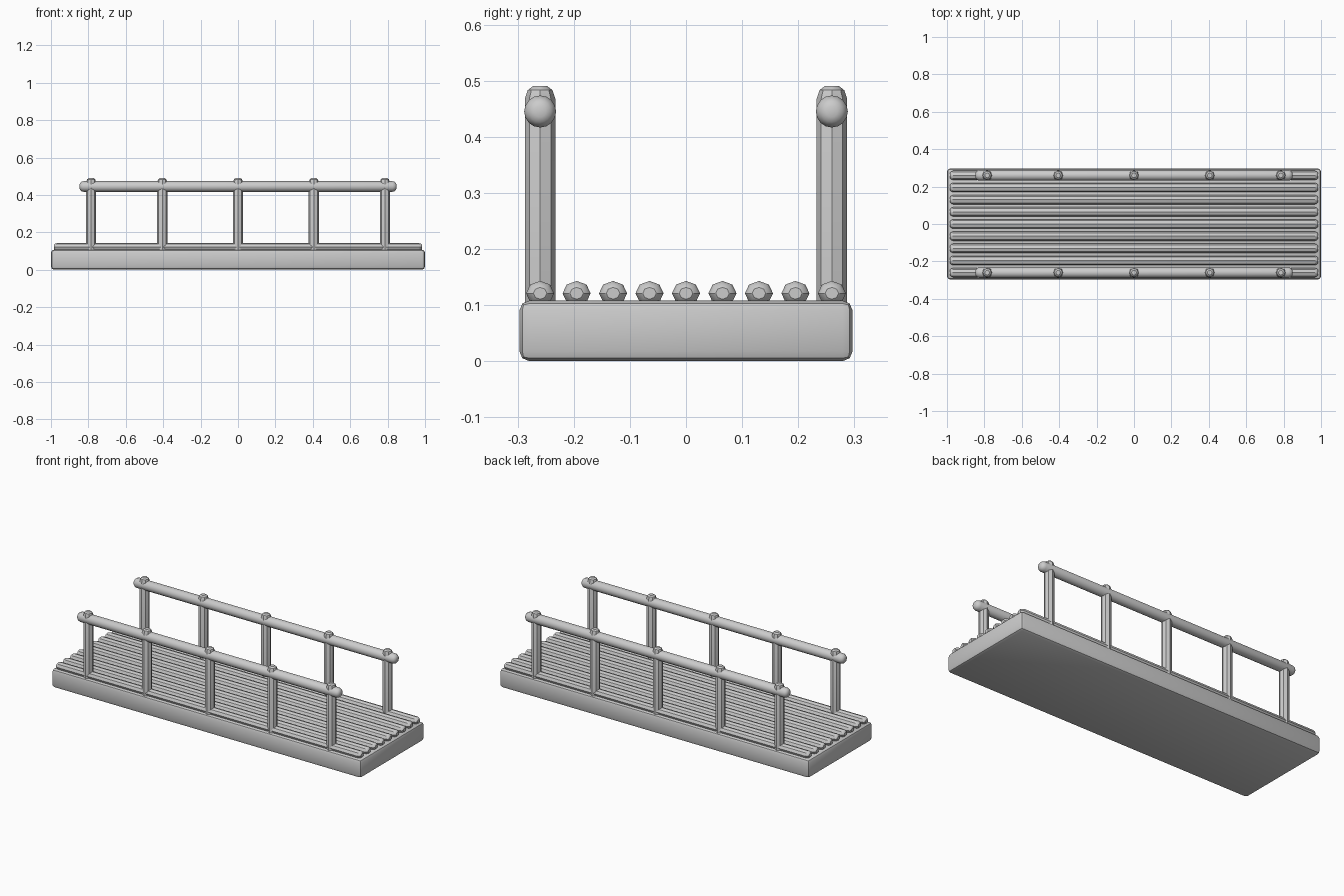
import bpy, bmesh, math
from mathutils import Vector

if "Cube" in bpy.data.objects:
    bpy.data.objects.remove(bpy.data.objects["Cube"])

grey = bpy.data.materials.new("light grey")
grey.diffuse_color = (0.6, 0.6, 0.6, 1)
grey.use_nodes = True
grey.node_tree.nodes["Principled BSDF"].inputs["Base Color"].default_value = grey.diffuse_color


def finish(bm, name):
    bmesh.ops.recalc_face_normals(bm, faces=bm.faces)
    me = bpy.data.meshes.new(name)
    bm.to_mesh(me)
    bm.free()
    ob = bpy.data.objects.new(name, me)
    bpy.context.collection.objects.link(ob)
    me.materials.append(grey)
    bpy.ops.object.select_all(action='DESELECT')
    ob.select_set(True)
    bpy.context.view_layer.objects.active = ob
    bpy.ops.object.shade_smooth_by_angle(angle=math.radians(30))
    return ob


def rod(name, centre, axis, profile, sides, squash=1.0):
    """Turned rod: profile is a list of (position along axis, radius)."""
    bm = bmesh.new()
    rings = []
    for t, r in profile:
        ring = []
        for i in range(sides):
            a = 2 * math.pi * i / sides
            u, v = r * math.cos(a), r * math.sin(a) * squash
            p = (t, u, v) if axis == 'X' else (u, v, t)
            ring.append(bm.verts.new(Vector(p) + Vector(centre)))
        rings.append(ring)
    for a, b in zip(rings, rings[1:]):
        for i in range(sides):
            j = (i + 1) % sides
            bm.faces.new((a[i], a[j], b[j], b[i]))
    bm.faces.new(rings[0])
    bm.faces.new(rings[-1])
    return finish(bm, name)


def both_ends(half, steps):
    """Symmetric rod profile from (inset, radius) steps at one end."""
    left = [(-half + d, r) for d, r in steps]
    return left + [(-t, r) for t, r in reversed(left)]


# Base slab with softened edges
bm = bmesh.new()
bmesh.ops.create_cube(bm, size=1)
for v in bm.verts:
    v.co = Vector((v.co.x * 2, v.co.y * 0.594, v.co.z * 0.108 + 0.054))
bmesh.ops.bevel(bm, geom=bm.edges[:], offset=0.018, segments=2,
                profile=0.5, affect='EDGES')
finish(bm, "base")

# Lengthwise deck logs
for i in range(9):
    rod(f"deck_log_{i + 1}", (0, (i - 4) * 0.065, 0.121), 'X',
        both_ends(0.985, [(0, 0.012), (0.006, 0.02), (0.018, 0.025)]), 8, 0.88)

# Railings on both sides
for side, y in (("front", -0.26), ("back", 0.26)):
    for i, x in enumerate((-0.785, -0.405, 0, 0.405, 0.785)):
        rod(f"{side}_post_{i + 1}", (x, y, 0), 'Z',
            [(0.09, 0.027), (0.468, 0.027), (0.483, 0.022), (0.49, 0.013)], 8)
    rod(f"{side}_handrail", (0, y, 0.445), 'X',
        both_ends(0.848, [(0, 0.01), (0.004, 0.019), (0.011, 0.025), (0.022, 0.0285)]), 16)
